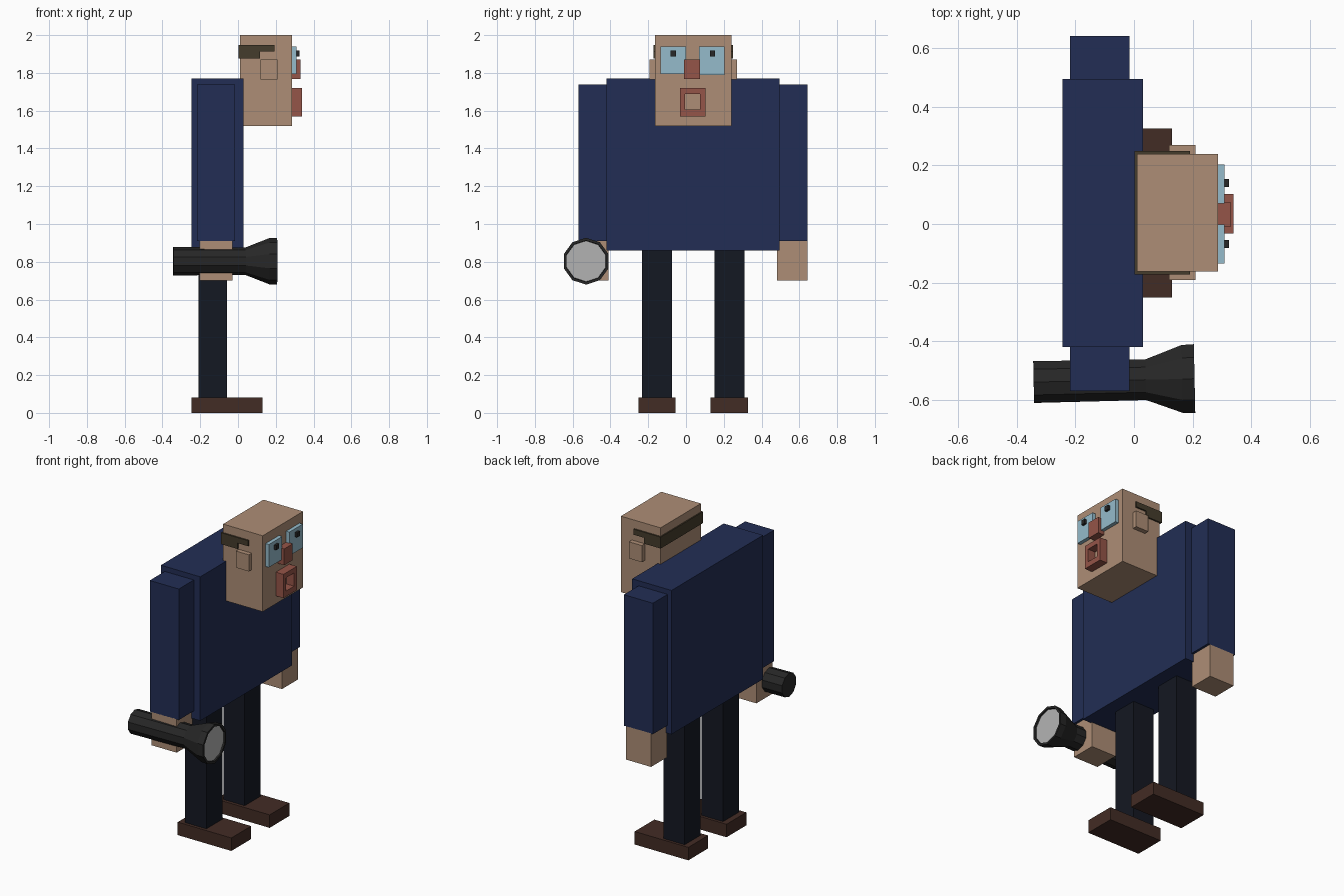
import bpy, bmesh, math
from mathutils import Matrix

if "Cube" in bpy.data.objects:
    bpy.data.objects.remove(bpy.data.objects["Cube"])


def material(name, r, g, b):
    m = bpy.data.materials.new(name)
    m.diffuse_color = (r, g, b, 1)
    m.use_nodes = True
    m.node_tree.nodes["Principled BSDF"].inputs["Base Color"].default_value = m.diffuse_color
    return m


SKIN = material("skin", 0.42, 0.27, 0.18)
NAVY = material("navy", 0.016, 0.027, 0.09)
TROUSER = material("trouser", 0.007, 0.009, 0.016)
LEATHER = material("leather", 0.055, 0.025, 0.018)
HAIR = material("hair", 0.06, 0.045, 0.025)
EYE = material("eye", 0.30, 0.50, 0.60)
RED = material("red", 0.30, 0.09, 0.065)
DARK = material("dark", 0.02, 0.02, 0.02)
LENS = material("lens", 0.45, 0.45, 0.45)


def finish(name, bm, *mats):
    me = bpy.data.meshes.new(name)
    bmesh.ops.recalc_face_normals(bm, faces=bm.faces)
    bm.to_mesh(me)
    bm.free()
    for m in mats:
        me.materials.append(m)
    ob = bpy.data.objects.new(name, me)
    bpy.context.collection.objects.link(ob)
    return ob


def box(name, x, y, z, mat):
    """Box from (min, max) ranges."""
    bm = bmesh.new()
    bmesh.ops.create_cube(bm, size=1)
    for v in bm.verts:
        v.co = [r[0] if c < 0 else r[1] for c, r in zip(v.co, (x, y, z))]
    return finish(name, bm, mat)


def prism(name, profile, axis, lo, hi, mat):
    """Extrude a 2D profile along y (profile in x,z)."""
    bm = bmesh.new()
    f = bm.faces.new([bm.verts.new((a, lo, b)) for a, b in profile])
    new = bmesh.ops.extrude_face_region(bm, geom=[f])["geom"]
    bmesh.ops.translate(bm, vec=(0, hi - lo, 0),
                        verts=[v for v in new if isinstance(v, bmesh.types.BMVert)])
    return finish(name, bm, mat)


# Body and head (the figure faces +x)
box("torso", (-0.245, 0.03), (-0.42, 0.495), (0.86, 1.77), NAVY)
box("head", (0.01, 0.287), (-0.163, 0.24), (1.52, 2.0), SKIN)

# Limbs, paired features
for side, arm, leg, shoe, ear, eye, eye_z, pupil in (
    ("right", (-0.57, -0.41), (-0.233, -0.073), (-0.252, -0.055),
     (-0.192, -0.16), (-0.135, -0.001), 1.795, -0.068),
    ("left", (0.482, 0.642), (0.15, 0.31), (0.13, 0.327),
     (0.237, 0.27), (0.07, 0.204), 1.79, 0.14),
):
    box(side + "_sleeve", (-0.218, -0.015), arm, (0.91, 1.738), NAVY)
    box(side + "_hand", (-0.205, -0.03), arm, (0.70, 0.912), SKIN)
    box(side + "_leg", (-0.208, -0.058), leg, (0.08, 0.87), TROUSER)
    box(side + "_shoe", (-0.245, 0.13), shoe, (0.0, 0.082), LEATHER)
    box(side + "_ear", (0.12, 0.21), ear, (1.765, 1.87), SKIN)
    box(side + "_eye", (0.28, 0.31), eye, (eye_z, 1.94), EYE)
    box(side + "_pupil", (0.305, 0.325), (pupil - 0.014, pupil + 0.014), (1.888, 1.918), DARK)

# Hair band: a strip behind the head and a stepped strip on each side
box("hair_back", (0.002, 0.012), (-0.173, 0.25), (1.875, 1.947), HAIR)
STEP = [(0.002, 1.875), (0.117, 1.875), (0.117, 1.912), (0.192, 1.912), (0.192, 1.947), (0.002, 1.947)]
prism("hair_right", STEP, "y", -0.173, -0.162, HAIR)
prism("hair_left", STEP, "y", 0.239, 0.25, HAIR)

# Nose and open mouth frame
box("nose", (0.28, 0.33), (-0.01, 0.075), (1.767, 1.87), RED)
bm = bmesh.new()
loops = []
for x, y0, y1, z0, z1 in ((0.283, -0.032, 0.102, 1.57, 1.72), (0.34, -0.032, 0.102, 1.57, 1.72),
                          (0.34, -0.004, 0.074, 1.605, 1.688), (0.283, -0.004, 0.074, 1.605, 1.688)):
    loops.append([bm.verts.new((x, y, z)) for y, z in ((y0, z0), (y1, z0), (y1, z1), (y0, z1))])
for k in range(4):
    a, b = loops[k], loops[(k + 1) % 4]
    for i in range(4):
        j = (i + 1) % 4
        bm.faces.new((a[i], a[j], b[j], b[i]))
finish("mouth", bm, RED)

# Torch: ten-sided turned profile (x, radius) with a recessed lens
PROFILE = [(-0.343, 0.075), (0.04, 0.073), (0.165, 0.122), (0.207, 0.124), (0.207, 0.110), (0.198, 0.108)]
N = 10
bm = bmesh.new()
rings = [[bm.verts.new((x, r * math.sin(2 * math.pi * i / N), r * math.cos(2 * math.pi * i / N)))
          for i in range(N)] for x, r in PROFILE]
for a, b in zip(rings, rings[1:]):
    for i in range(N):
        j = (i + 1) % N
        bm.faces.new((a[i], a[j], b[j], b[i]))
bm.faces.new(rings[0])
bm.faces.new(rings[-1]).material_index = 1
bm.transform(Matrix.Translation((0, -0.533, 0.803)) @ Matrix.Rotation(math.radians(1.2), 4, "Z"))
finish("torch", bm, DARK, LENS)
